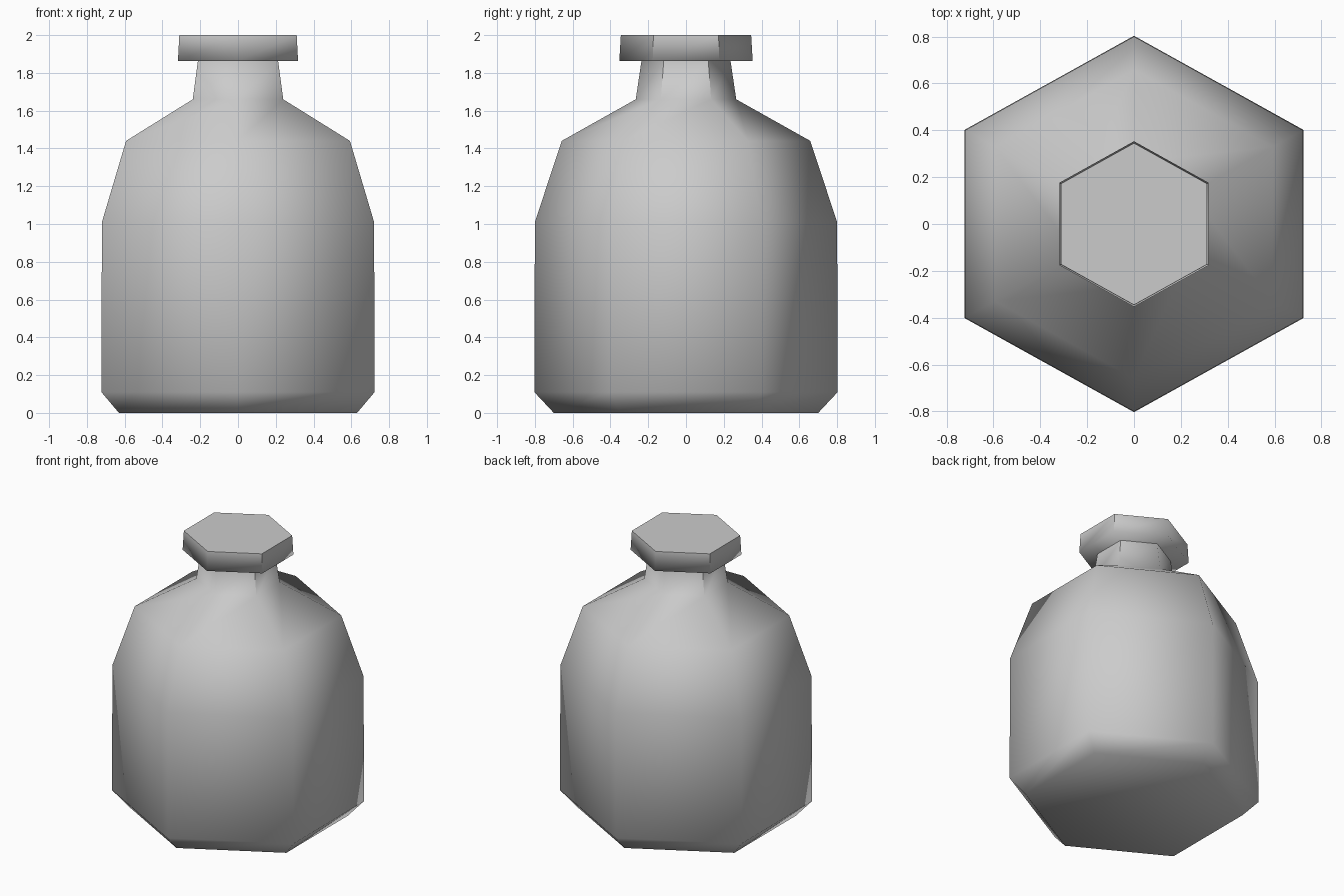
import bpy, bmesh
from math import sin, cos, pi

cube = bpy.data.objects.get("Cube")
if cube:
    bpy.data.objects.remove(cube, do_unlink=True)

SIDES = 6
X_STRETCH = 1.04  # the hexagon is slightly wider than a regular one

grey = bpy.data.materials.new("plain_grey")
grey.use_nodes = True
grey.diffuse_color = (0.6, 0.6, 0.6, 1)
grey.node_tree.nodes["Principled BSDF"].inputs["Base Color"].default_value = (0.6, 0.6, 0.6, 1)


def hex_lathe(name, profile, sharp_level):
    """Stack six-sided rings through (radius, z) points, closed at both ends.

    The ring at sharp_level and the side corners beside it are kept crisp."""
    bm = bmesh.new()
    rings = []
    for r, z in profile:
        angles = [pi / 2 + 2 * pi * i / SIDES for i in range(SIDES)]
        rings.append([bm.verts.new((r * cos(a) * X_STRETCH, r * sin(a), z)) for a in angles])
    for low, high in zip(rings, rings[1:]):
        for i in range(SIDES):
            j = (i + 1) % SIDES
            bm.faces.new((low[i], low[j], high[j], high[i]))
    bm.faces.new(rings[0][::-1])
    bm.faces.new(rings[-1])
    for face in bm.faces:
        face.smooth = True
    # Crisp rim, and crisp corners except those facing straight front and back
    for edge in bm.edges:
        a, b = edge.verts
        on_rim = [abs(v.co.z - sharp_level) < 1e-4 for v in (a, b)]
        upright = abs(a.co.z - b.co.z) > 1e-3
        if all(on_rim) or (any(on_rim) and upright and abs(a.co.x) > 0.01):
            edge.smooth = False
    bmesh.ops.recalc_face_normals(bm, faces=bm.faces)
    mesh = bpy.data.meshes.new(name)
    bm.to_mesh(mesh)
    bm.free()
    mesh.materials.append(grey)
    obj = bpy.data.objects.new(name, mesh)
    bpy.context.collection.objects.link(obj)
    return obj


# Bottle: chamfered base, straight walls, sloping shoulders and neck
hex_lathe("bottle_body", [(0.70, 0), (0.803, 0.11), (0.80, 1.01),
                          (0.658, 1.44), (0.266, 1.66), (0.236, 1.862)], 1.862)

# Stopper: flat cap that flares slightly towards its underside
hex_lathe("stopper_cap", [(0.353, 1.863), (0.345, 2.0)], 2.0)
